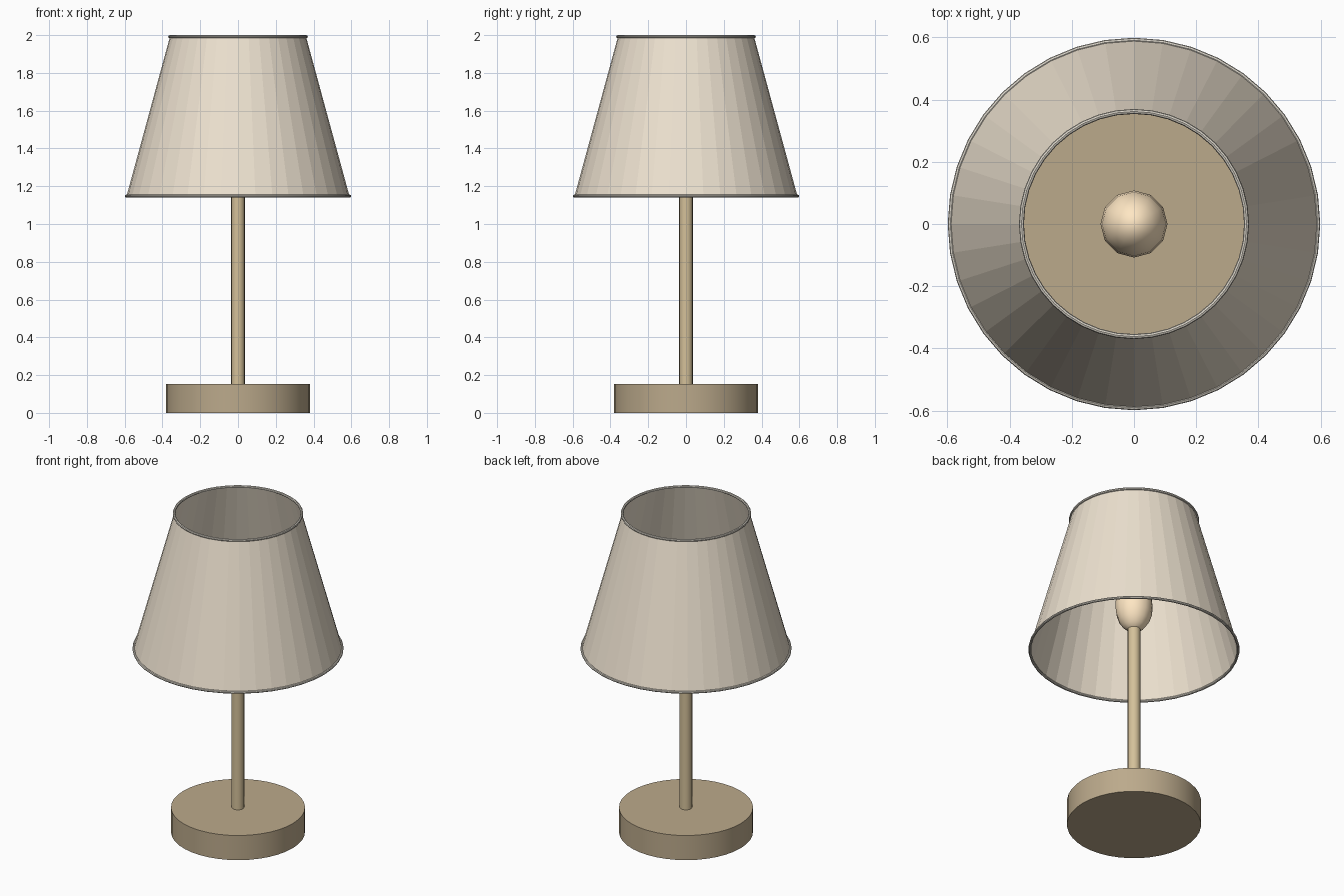
import bpy, bmesh, math

if "Cube" in bpy.data.objects:
    bpy.data.objects.remove(bpy.data.objects["Cube"])


def material(name, color):
    m = bpy.data.materials.new(name)
    m.diffuse_color = (*color, 1)
    m.use_nodes = True
    m.node_tree.nodes["Principled BSDF"].inputs["Base Color"].default_value = m.diffuse_color
    return m


def finish(obj, name, mat, smooth=True):
    obj.name = name
    obj.data.materials.append(mat)
    if smooth:
        bpy.ops.object.shade_smooth_by_angle(angle=math.radians(40))
    return obj


def cylinder(name, radius, z0, z1, sides, mat):
    bpy.ops.mesh.primitive_cylinder_add(vertices=sides, radius=radius, depth=z1 - z0,
                                        location=(0, 0, (z0 + z1) / 2))
    return finish(bpy.context.object, name, mat)


def rim(name, radius, z, mat):
    bpy.ops.mesh.primitive_torus_add(major_radius=radius, minor_radius=0.008,
                                     major_segments=40, minor_segments=8, location=(0, 0, z))
    return finish(bpy.context.object, name, mat)


wood = material("wood", (0.50, 0.40, 0.26))
brass = material("brass", (0.66, 0.53, 0.32))
fabric = material("fabric", (0.85, 0.76, 0.63))
trim = material("trim", (0.72, 0.68, 0.60))
glow = material("glow", (1.0, 0.80, 0.55))

# base and stem
cylinder("base", 0.38, 0, 0.154, 40, wood)
cylinder("stem", 0.036, 0.15, 1.34, 16, brass)

# bulb: stretched sphere on top of the stem
bpy.ops.mesh.primitive_uv_sphere_add(segments=12, ring_count=10, radius=0.108,
                                     location=(0, 0, 1.43))
bpy.context.object.scale = (1, 1, 1.5)
finish(bpy.context.object, "bulb", glow)

# faceted open shade
bpy.ops.mesh.primitive_cone_add(vertices=40, radius1=0.59, radius2=0.36, depth=0.844,
                                end_fill_type='NOTHING', location=(0, 0, 1.57))
finish(bpy.context.object, "shade", fabric, smooth=False)

# rims at both ends of the shade
rim("lower_rim", 0.591, 1.148, trim)
rim("upper_rim", 0.362, 1.992, trim)
